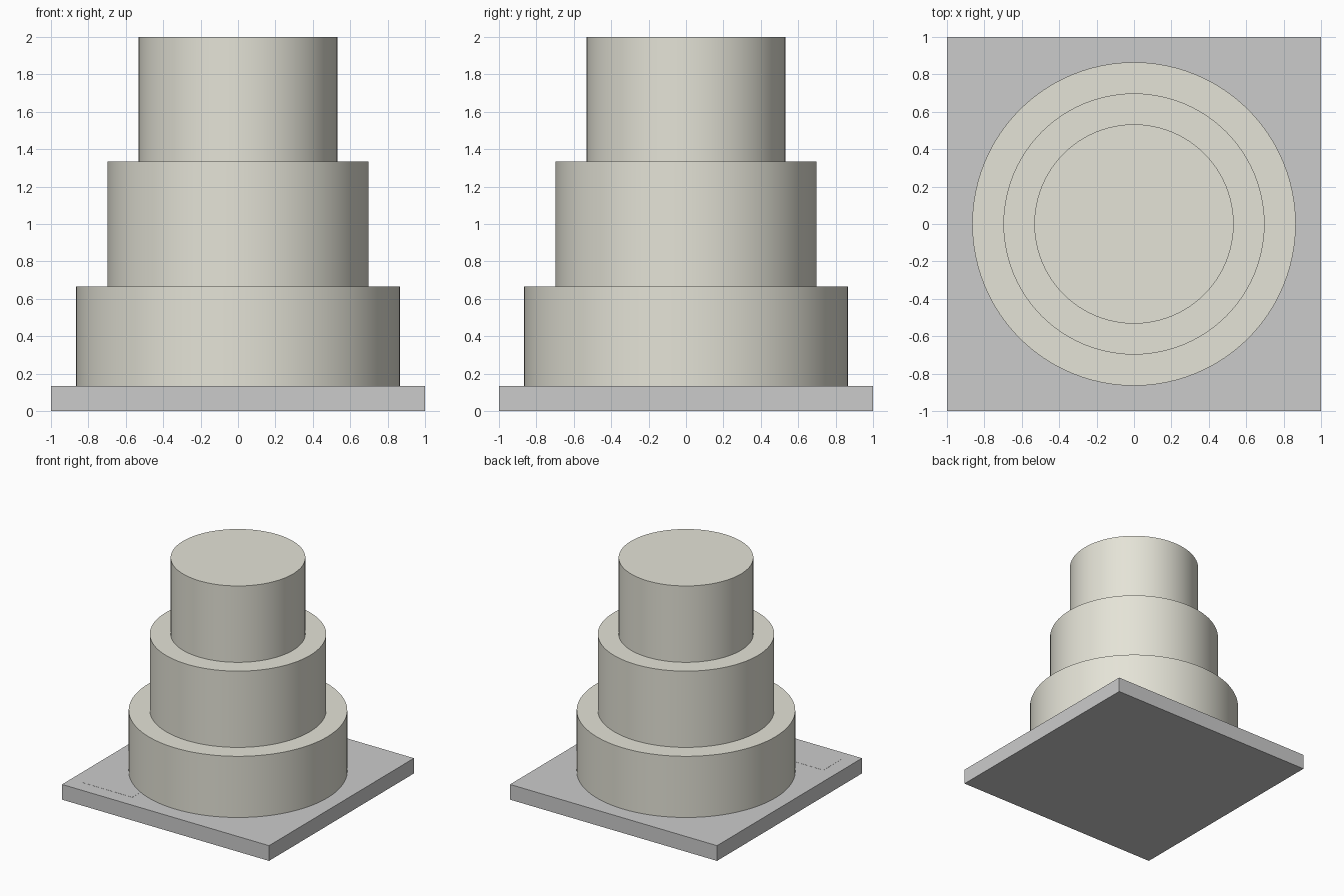
import bpy
import math

if "Cube" in bpy.data.objects:
    bpy.data.objects.remove(bpy.data.objects["Cube"])


def make_material(name, color):
    mat = bpy.data.materials.new(name)
    mat.diffuse_color = color
    mat.use_nodes = True
    mat.node_tree.nodes["Principled BSDF"].inputs["Base Color"].default_value = mat.diffuse_color
    return mat


def box(name, x0, x1, y0, y1, z0, z1):
    bpy.ops.mesh.primitive_cube_add(
        size=1, location=((x0 + x1) / 2, (y0 + y1) / 2, (z0 + z1) / 2))
    obj = bpy.context.object
    obj.name = name
    obj.scale = (x1 - x0, y1 - y0, z1 - z0)
    bpy.ops.object.transform_apply(location=False, rotation=False, scale=True)
    return obj


def tier(name, radius, z0, z1, mat):
    bpy.ops.mesh.primitive_cylinder_add(
        vertices=96, radius=radius, depth=z1 - z0, location=(0, 0, (z0 + z1) / 2))
    obj = bpy.context.object
    obj.name = name
    obj.data.materials.append(mat)
    bpy.ops.object.shade_smooth_by_angle(angle=math.radians(30))
    return obj


cream = make_material("cream_icing", (0.78, 0.77, 0.68, 1))

# Square cake board
BOARD_TOP = 0.133
box("cake_board", -1, 1, -1, 1, 0, BOARD_TOP)

# Blank label plate on the front left corner of the board
box("label_plate", -0.88, -0.405, -0.88, -0.64, BOARD_TOP - 0.01, BOARD_TOP + 0.001)

# Three stacked round tiers
for name, radius, z0, z1 in (
    ("bottom_tier", 0.865, BOARD_TOP, 0.667),
    ("middle_tier", 0.698, 0.667, 1.333),
    ("top_tier", 0.533, 1.333, 2.0),
):
    tier(name, radius, z0, z1, cream)
